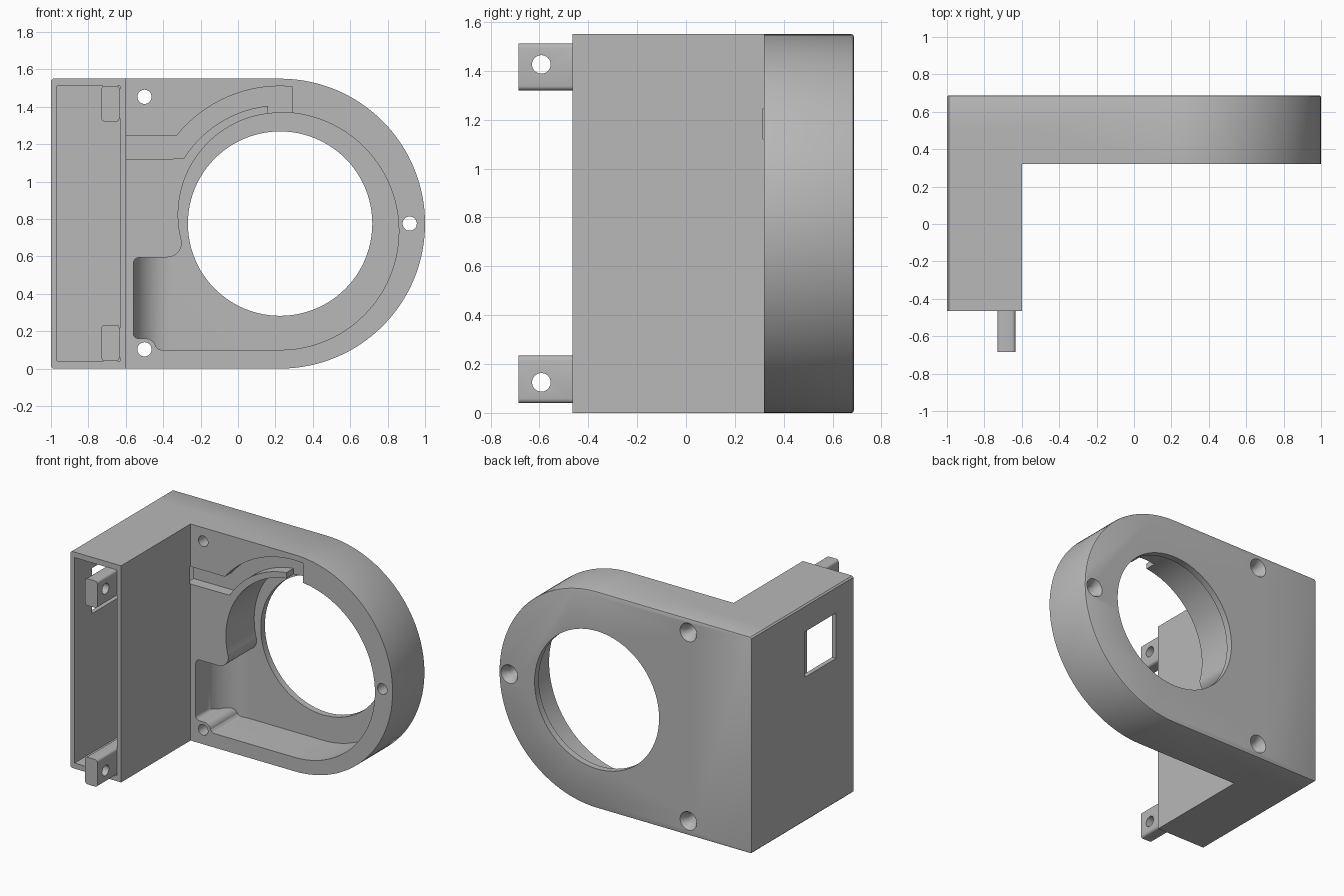
import bpy, bmesh
from math import cos, sin, radians
from mathutils import Vector

if "Cube" in bpy.data.objects:
    bpy.data.objects.remove(bpy.data.objects["Cube"])

grey = bpy.data.materials.new("plain grey")
grey.use_nodes = True
grey.diffuse_color = (0.48, 0.48, 0.48, 1)
grey.node_tree.nodes["Principled BSDF"].inputs["Base Color"].default_value = (0.48, 0.48, 0.48, 1)


def arc(cx, cz, r, start, end, n=8):
    """Points along an arc, angles in degrees."""
    angles = [radians(start + (end - start) * i / n) for i in range(n + 1)]
    return [(cx + r * cos(a), cz + r * sin(a)) for a in angles]


def circle(cx, cz, r, n=32):
    return arc(cx, cz, r, 0, 360, n)[:-1]


def prism(name, outline, lo, hi, axis="y", chamfer_back=0, scale_hi=None):
    """Extrude an outline along an axis; scale_hi optionally flares the far end."""
    place = {"x": lambda a, b, d: (d, a, b),
             "y": lambda a, b, d: (a, d, b),
             "z": lambda a, b, d: (a, b, d)}[axis]
    bm = bmesh.new()
    n = len(outline)
    ca = sum(p[0] for p in outline) / n
    cb = sum(p[1] for p in outline) / n
    s = scale_hi or 1
    near = [bm.verts.new(place(a, b, lo)) for a, b in outline]
    far = [bm.verts.new(place(ca + (a - ca) * s, cb + (b - cb) * s, hi)) for a, b in outline]
    bm.faces.new(near)
    bm.faces.new(far)
    for i in range(n):
        j = (i + 1) % n
        bm.faces.new((near[i], near[j], far[j], far[i]))
    bmesh.ops.recalc_face_normals(bm, faces=bm.faces)
    if chamfer_back:
        rim = [e for e in bm.edges if all(v in far for v in e.verts)]
        bmesh.ops.bevel(bm, geom=rim, offset=chamfer_back, segments=2,
                        profile=0.5, affect="EDGES")
    mesh = bpy.data.meshes.new(name)
    bm.to_mesh(mesh)
    bm.free()
    mesh.materials.append(grey)
    ob = bpy.data.objects.new(name, mesh)
    bpy.context.collection.objects.link(ob)
    return ob


def rect(a0, a1, b0, b1):
    return [(a0, b0), (a1, b0), (a1, b1), (a0, b1)]


def combine(target, tool, operation):
    """Apply a boolean and discard the tool."""
    mod = target.modifiers.new(operation.title(), "BOOLEAN")
    mod.operation, mod.object, mod.solver = operation, tool, "EXACT"
    bpy.context.view_layer.objects.active = target
    bpy.ops.object.modifier_apply(modifier=mod.name)
    bpy.data.objects.remove(tool)


def finish(ob):
    bpy.ops.object.select_all(action="DESELECT")
    ob.select_set(True)
    bpy.context.view_layer.objects.active = ob
    bpy.ops.object.shade_smooth_by_angle(angle=radians(30))


FRONT, BACK, FLOOR, HEIGHT = 0.32, 0.687, 0.64, 1.55
HUB = 0.225
MID = HEIGHT / 2

# Rounded mounting plate joined to the forward box arm
outline = [(-0.99, 0), *arc(HUB, MID, MID, -90, 90, 64), (-0.99, HEIGHT),
           (-1, HEIGHT - 0.01), (-1, 0.01)]
housing = prism("fan_housing", outline, FRONT, BACK, chamfer_back=0.01)
arm_outline = [(-0.99, 0), (-0.6, 0), (-0.6, HEIGHT), (-0.99, HEIGHT),
               (-1, HEIGHT - 0.01), (-1, 0.01)]
combine(housing, prism("arm", arm_outline, -0.465, 0.5), "UNION")

# Hollow of the arm, open at the front, with a side window
combine(housing, prism("arm_hollow", rect(-0.968, -0.632, 0.04, 1.51), -0.6, 0.65), "DIFFERENCE")
combine(housing, prism("side_window", rect(-0.27, 0.085, 1.035, 1.36), -1.1, -0.9, "x"), "DIFFERENCE")

# Spiral fan pocket with its outlet
pocket = [*arc(HUB, 0.735, 0.635, -90, 90, 48),
          *arc(HUB, 0.822, 0.545, 91, 193, 32),
          *arc(-0.38, 0.675, 0.08, 0, -90),
          *arc(-0.525, 0.56, 0.035, 90, 180),
          *arc(-0.53, 0.19, 0.03, 180, 270),
          *arc(-0.49, 0.11, 0.05, 90, 10),
          *arc(-0.41, 0.13, 0.03, 215, 270, 4)]
combine(housing, prism("pocket", pocket, 0.2, FLOOR), "DIFFERENCE")

# Curved ramp at the end of the outlet
ramp = [*arc(-0.36, 0.44, 0.2, 180, 90, 16), (-0.36, 0.66), (-0.58, 0.66), (-0.58, 0.44)]
combine(housing, prism("ramp", ramp, 0.09, 0.605, "z"), "UNION")

# Shallow cable channel curling from the arm to the pocket
channel = [(-0.65, 1.245), *arc(HUB, 0.8, 0.71, 141.2, 84.8, 24), (0.29, 1.34),
           (0.16, 1.34), *arc(HUB, 0.8, 0.608, 96.2, 148, 24), (-0.65, 1.12)]
combine(housing, prism("channel", channel, 0.315, 0.4), "DIFFERENCE")

# Air inlet through the back wall
combine(housing, prism("inlet", circle(HUB, MID, 0.493, 96), 0.5, 0.8), "DIFFERENCE")

# Screw holes, countersunk from the back
for x, z in ((-0.5, 1.453), (-0.5, 0.103), (0.918, MID)):
    combine(housing, prism("screw_hole", circle(x, z, 0.038), 0.2, 0.8), "DIFFERENCE")
    combine(housing, prism("countersink", circle(x, z, 0.036), BACK - 0.055, BACK + 0.005,
                           scale_hi=1.9), "DIFFERENCE")
finish(housing)

# Drilled fixing tabs inside the mouth of the arm
for name, z0, z1, hole_z in (("upper_tab", 1.32, 1.512, 1.426), ("lower_tab", 0.04, 0.234, 0.125)):
    c = 0.018
    x0, x1 = -0.73, -0.634
    shape = [*arc(x0 + c, z0 + c, c, 180, 270, 4), *arc(x1 - c, z0 + c, c, 270, 360, 4),
             *arc(x1 - c, z1 - c, c, 0, 90, 4), *arc(x0 + c, z1 - c, c, 90, 180, 4)]
    tab = prism(name, shape, -0.685, -0.25)
    root = prism("root", rect(-0.7, -0.62, z0 + c, z1 - c), -0.46, -0.26)
    combine(tab, root, "UNION")
    combine(tab, prism("hole", circle(-0.592, hole_z, 0.038), -0.8, -0.5, "x"), "DIFFERENCE")
    finish(tab)
